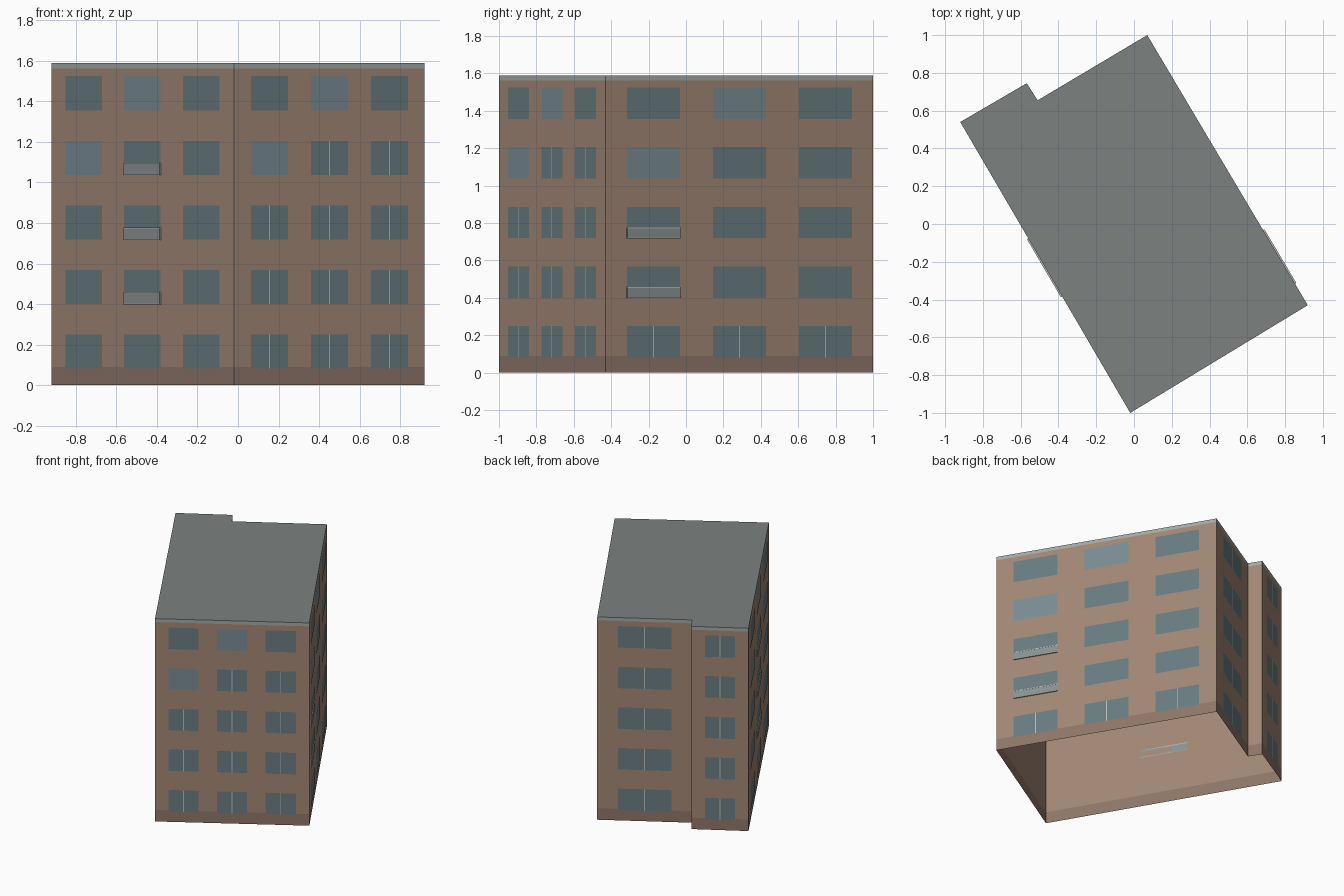
import bpy
from mathutils import Vector

if "Cube" in bpy.data.objects:
    bpy.data.objects.remove(bpy.data.objects["Cube"])


def material(name, rgb):
    m = bpy.data.materials.new(name)
    m.diffuse_color = (*rgb, 1)
    m.use_nodes = True
    m.node_tree.nodes["Principled BSDF"].inputs["Base Color"].default_value = m.diffuse_color
    return m


WALL = material("brick", (0.36, 0.24, 0.18))
PLINTH = material("dark_brick", (0.27, 0.18, 0.14))
TRIM = material("trim", (0.36, 0.40, 0.38))
ROOF = material("roofing", (0.20, 0.22, 0.21))
GLASS = material("glass", (0.14, 0.20, 0.22))
BRIGHT = material("bright_glass", (0.19, 0.26, 0.29))
FRAME = material("frame", (0.50, 0.50, 0.46))
PANEL = material("balcony_panel", (0.25, 0.29, 0.28))


def mesh_object(name, verts, faces, mat):
    me = bpy.data.meshes.new(name)
    me.from_pydata(verts, [], faces)
    me.materials.append(mat)
    ob = bpy.data.objects.new(name, me)
    bpy.context.collection.objects.link(ob)
    return ob


# Footprint, counter-clockwise from the front corner
PLAN = [(-0.02, -1.0), (0.92, -0.43), (0.07, 1.0),
        (-0.51, 0.655), (-0.568, 0.745), (-0.92, 0.54)]
N = len(PLAN)
HEIGHT = 1.59


def band(name, z0, z1, mat):
    verts = [(x, y, z) for z in (z0, z1) for x, y in PLAN]
    faces = [(i, (i + 1) % N, (i + 1) % N + N, i + N) for i in range(N)]
    mesh_object(name, verts, faces, mat)


# Open-bottomed shell: plinth, walls, cornice and flat roof
band("plinth", 0, 0.09, PLINTH)
band("walls", 0.09, 1.563, WALL)
band("cornice", 1.563, HEIGHT, TRIM)
mesh_object("roof", [(x, y, HEIGHT) for x, y in PLAN], [tuple(range(N))], ROOF)


class Facade:
    """Collects flat panels and boxes on one wall, in wall coordinates."""

    def __init__(self, name, i):
        a, b = Vector((*PLAN[i], 0)), Vector((*PLAN[(i + 1) % N], 0))
        self.name, self.origin = name, a
        self.length = (b - a).length
        self.u = (b - a).normalized()
        self.n = Vector((self.u.y, -self.u.x, 0))
        self.parts = {}

    def point(self, s, d, z):
        return self.origin + self.u * s + self.n * d + Vector((0, 0, z))

    def add(self, part, mat, s0, s1, z0, z1, d1, d0=None):
        _, verts, faces = self.parts.setdefault(part, (mat, [], []))
        k = len(verts)
        rect = [(s0, z0), (s1, z0), (s1, z1), (s0, z1)]
        verts += [self.point(s, d1, z) for s, z in rect]
        faces.append((k, k + 1, k + 2, k + 3))
        if d0 is not None:
            verts += [self.point(s, d0, z) for s, z in rect]
            faces.append((k + 7, k + 6, k + 5, k + 4))
            for j in range(4):
                m = (j + 1) % 4
                faces.append((k + j, k + 4 + j, k + 4 + m, k + m))

    def finish(self):
        for part, (mat, verts, faces) in self.parts.items():
            mesh_object(f"{self.name}_{part}", verts, faces, mat)


ROWS = 5


def build(name, i, cols, mullions=(), balconies=(), bright=()):
    f = Facade(name, i)
    margin = 0.03
    cell = (f.length - 2 * margin) / cols
    half = cell * 0.31
    for r in range(ROWS):
        z = 0.082 + r * 0.3185
        for c in range(cols):
            mid = margin + cell * (c + 0.5)
            s0, s1 = mid - half, mid + half
            lit = (r, c) in bright
            f.add("bright_windows" if lit else "windows",
                  BRIGHT if lit else GLASS, s0, s1, z, z + 0.168, 0.002)
            if (r, c) in mullions:
                f.add("mullions", FRAME, mid - 0.003, mid + 0.003, z, z + 0.168, 0.003)
            if (r, c) in balconies:
                f.add("balcony_panels", PANEL, s0, s1, z, z + 0.055, 0.007, 0)
                f.add("balcony_slabs", TRIM, s0, s1, z - 0.002, z + 0.003, 0.008, 0)
                f.add("balcony_rails", FRAME, s0, s1, z + 0.053, z + 0.058, 0.008, 0)
    f.finish()


# Facades: rows count up from the ground, columns run left to right
build("front_right", 0, 3,
      mullions=[(r, c) for r in range(4) for c in range(3) if (r, c) != (3, 0)],
      bright=[(3, 0), (4, 1)])
build("right", 1, 3, mullions=[(0, c) for c in range(3)],
      balconies=[(1, 0), (2, 0)], bright=[(3, 0), (4, 1)])
build("back", 2, 1, mullions=[(r, 0) for r in range(ROWS)])
build("back_bay", 4, 1, mullions=[(r, 0) for r in range(ROWS)])
build("left", 5, 3, balconies=[(1, 1), (2, 1), (3, 1)], bright=[(3, 0), (4, 1)])
